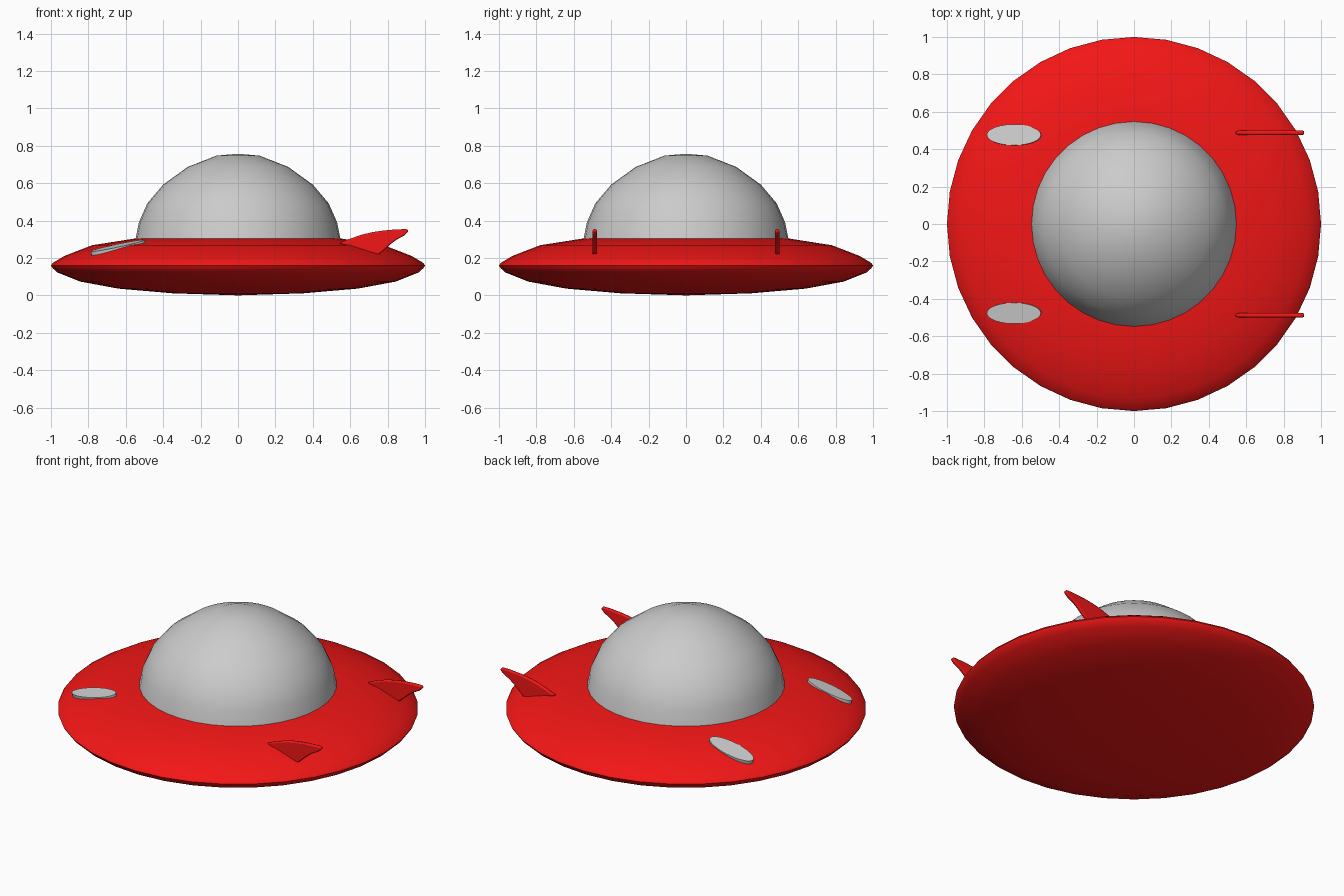
import bpy, bmesh
from math import sin, cos, pi, radians
from mathutils import Vector, Matrix

if "Cube" in bpy.data.objects:
    bpy.data.objects.remove(bpy.data.objects["Cube"])

red = bpy.data.materials.new("red_paint")
red.diffuse_color = (0.9, 0.008, 0.008, 1)
red.use_nodes = True
red.node_tree.nodes["Principled BSDF"].inputs["Base Color"].default_value = red.diffuse_color


def finish(name, bm, angle, mat=None):
    bmesh.ops.recalc_face_normals(bm, faces=bm.faces[:])
    me = bpy.data.meshes.new(name)
    bm.to_mesh(me)
    bm.free()
    ob = bpy.data.objects.new(name, me)
    bpy.context.collection.objects.link(ob)
    if mat:
        me.materials.append(mat)
    bpy.ops.object.select_all(action='DESELECT')
    bpy.context.view_layer.objects.active = ob
    ob.select_set(True)
    bpy.ops.object.shade_smooth_by_angle(angle=radians(angle))
    return ob


def lathe(name, profile, mat=None, sides=36):
    bm = bmesh.new()
    vs = [bm.verts.new((r, 0, z)) for r, z in profile]
    edges = [bm.edges.new(p) for p in zip(vs, vs[1:])]
    bmesh.ops.spin(bm, geom=vs + edges, cent=(0, 0, 0), axis=(0, 0, 1),
                   angle=2 * pi, steps=sides, use_merge=True)
    bmesh.ops.remove_doubles(bm, verts=bm.verts[:], dist=1e-4)
    return finish(name, bm, 45, mat)


def slab(name, ring, depth, mat=None):
    bm = bmesh.new()
    face = bm.faces.new([bm.verts.new(p) for p in ring])
    ext = bmesh.ops.extrude_face_region(bm, geom=[face])["geom"]
    bmesh.ops.translate(bm, vec=depth,
                        verts=[v for v in ext if isinstance(v, bmesh.types.BMVert)])
    if face.is_valid and all(len(e.link_faces) > 2 for e in face.edges):
        bm.faces.remove(face)
    return finish(name, bm, 40, mat)


# Saucer body
lathe("saucer_hull", [(0, 0), (0.35, 0.011), (0.64, 0.036), (0.845, 0.074),
                      (0.965, 0.122), (0.992, 0.146), (1.0, 0.16), (0.99, 0.174),
                      (0.93, 0.21), (0.78, 0.268), (0.53, 0.307), (0, 0.307)], red)

# Cockpit dome
lathe("dome", [(0.55, 0.295), (0.546, 0.31), (0.53, 0.39), (0.485, 0.492), (0.40, 0.592),
               (0.268, 0.687), (0.115, 0.747), (0, 0.757)])

# Swept fin outline in x, z; its lower corner sinks into the hull
fin = [(0.54, 0.28), (0.60, 0.303), (0.66, 0.324), (0.72, 0.338), (0.78, 0.347),
       (0.85, 0.353), (0.905, 0.354), (0.912, 0.342), (0.89, 0.32), (0.85, 0.299),
       (0.815, 0.273), (0.785, 0.245), (0.75, 0.215), (0.64, 0.245)]

for side, word in ((1, "back"), (-1, "front")):
    # Tail fins with rounded edges
    y = side * 0.488
    ob = slab(word + "_fin", [(x, y - 0.011, z) for x, z in fin], (0, 0.022, 0), red)
    bev = ob.modifiers.new("rounding", 'BEVEL')
    bev.width, bev.segments, bev.angle_limit = 0.007, 2, radians(50)

    # Oval lamps lying on the hull slope
    n = Vector((-0.21, side * 0.15, 1))
    c = Vector((-0.643, side * 0.477, 0.266))
    ring = []
    for i in range(24):
        a = 2 * pi * i / 24
        dx, dy = 0.145 * cos(a), 0.056 * sin(a)
        ring.append(c + Vector((dx, dy, -(n.x * dx + n.y * dy))))
    slab(word + "_lamp", ring, -0.03 * n.normalized())
